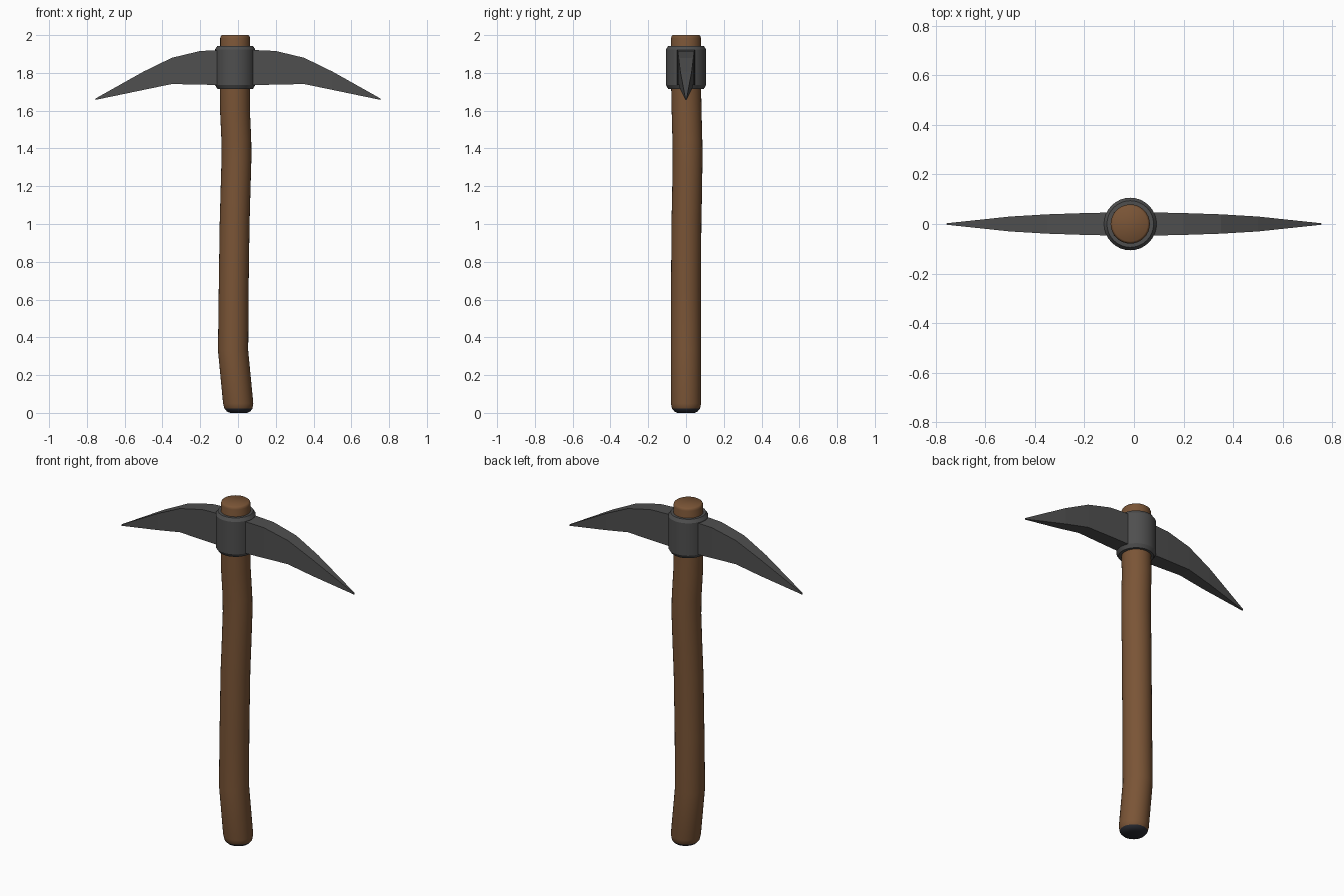
import bpy, bmesh
from math import cos, sin, tau, radians

if "Cube" in bpy.data.objects:
    bpy.data.objects.remove(bpy.data.objects["Cube"], do_unlink=True)


def material(name, rgb):
    m = bpy.data.materials.new(name)
    m.use_nodes = True
    m.diffuse_color = (*rgb, 1)
    m.node_tree.nodes["Principled BSDF"].inputs["Base Color"].default_value = (*rgb, 1)
    return m


wood = material("brown wood", (0.195, 0.090, 0.037))
iron = material("grey iron", (0.078, 0.078, 0.078))
dark = material("dark butt", (0.022, 0.024, 0.032))


def loft(name, rings, mats, closed=False):
    """Skin a list of rings; cap the ends, or join last to first if closed."""
    bm = bmesh.new()
    vs = [[bm.verts.new(p) for p in ring] for ring in rings]
    n = len(vs[0])
    pairs = list(zip(vs, vs[1:])) + ([(vs[-1], vs[0])] if closed else [])
    for a, b in pairs:
        for i in range(n):
            j = (i + 1) % n
            bm.faces.new((a[i], a[j], b[j], b[i]))
    if not closed:
        bm.faces.new(vs[0][::-1])
        bm.faces.new(vs[-1])
    bmesh.ops.recalc_face_normals(bm, faces=bm.faces)
    me = bpy.data.meshes.new(name)
    bm.to_mesh(me)
    bm.free()
    for m in mats:
        me.materials.append(m)
    ob = bpy.data.objects.new(name, me)
    bpy.context.collection.objects.link(ob)
    return ob


def smooth(ob, angle):
    bpy.ops.object.select_all(action="DESELECT")
    ob.select_set(True)
    bpy.context.view_layer.objects.active = ob
    bpy.ops.object.shade_smooth_by_angle(angle=radians(angle))


def circle(x, y, z, r, n=32):
    return [(x + r * cos(tau * i / n), y + r * sin(tau * i / n), z) for i in range(n)]


# Bent wooden handle with a rounded dark butt: centre x, centre y, z, radius
path = [
    (0.003, 0, 0, 0.045), (0.003, 0, 0.008, 0.062), (0.002, 0, 0.022, 0.074),
    (0.001, 0, 0.05, 0.080), (-0.026, 0, 0.33, 0.080), (-0.023, 0, 0.65, 0.079),
    (-0.018, 0.002, 1.0, 0.079), (-0.013, 0.006, 1.18, 0.079),
    (-0.008, 0.008, 1.35, 0.079), (-0.009, 0.007, 1.45, 0.079),
    (-0.016, 0.003, 1.6, 0.079), (-0.016, 0, 1.75, 0.079),
    (-0.015, 0, 1.985, 0.079), (-0.015, 0, 1.995, 0.076), (-0.015, 0, 2.0, 0.070),
]
handle = loft("handle", [circle(*p) for p in path], [wood, dark])
for f in handle.data.polygons:
    f.material_index = int(f.center.z < 0.017)
smooth(handle, 50)

# Chamfered iron collar around the handle: radius, z
profile = [(0.075, 1.715), (0.094, 1.715), (0.106, 1.735),
           (0.106, 1.925), (0.094, 1.943), (0.075, 1.943)]
collar = loft("collar", [circle(-0.015, 0, z, r) for r, z in profile], [iron], closed=True)
smooth(collar, 25)

# Two curved blades, mirrored: x, bottom z, top z, half width
stations = [(0.06, 1.735, 1.922, 0.047), (0.2, 1.738, 1.916, 0.044),
            (0.35, 1.741, 1.88, 0.039), (0.5, 1.71, 1.807, 0.030),
            (0.755, 1.657, 1.664, 0.003)]
for side, name in ((1, "left_blade"), (-1, "right_blade")):
    loft(name, [[(side * x, -w, lo), (side * x, w, lo), (side * x, w, hi), (side * x, -w, hi)]
                for x, lo, hi, w in stations], [iron])
